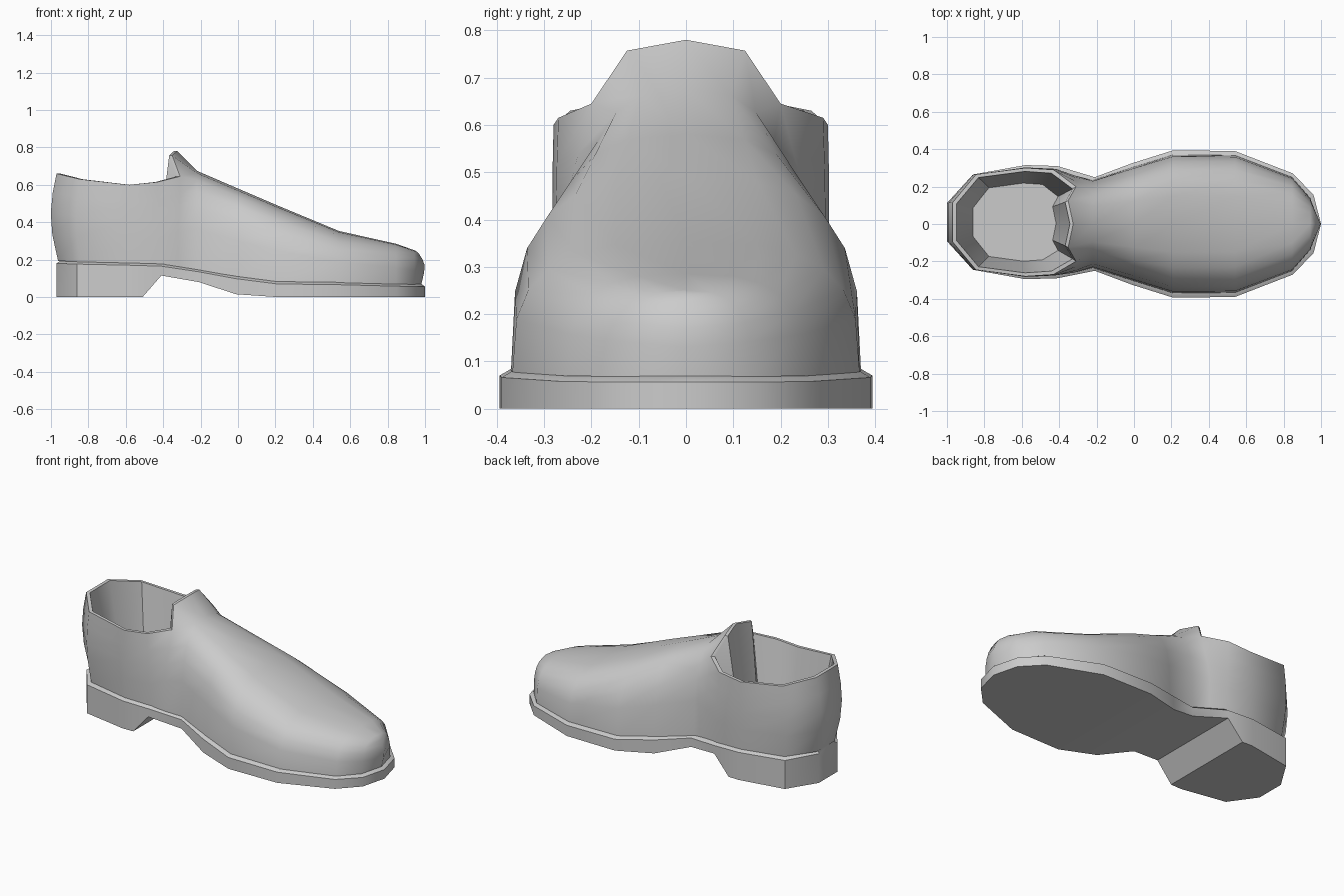
import bpy, bmesh, math

if "Cube" in bpy.data.objects:
    bpy.data.objects.remove(bpy.data.objects["Cube"])

GREY = (0.6, 0.6, 0.6, 1.0)
mat = bpy.data.materials.new("plain grey")
mat.use_nodes = True
mat.diffuse_color = GREY
mat.node_tree.nodes["Principled BSDF"].inputs["Base Color"].default_value = GREY


def make(name, verts, faces, fix_normals=True, angle=42):
    mesh = bpy.data.meshes.new(name)
    mesh.from_pydata(verts, [], faces)
    bm = bmesh.new()
    bm.from_mesh(mesh)
    bmesh.ops.remove_doubles(bm, verts=bm.verts, dist=0.0005)
    if fix_normals:
        bmesh.ops.recalc_face_normals(bm, faces=bm.faces)
    bm.to_mesh(mesh)
    bm.free()
    obj = bpy.data.objects.new(name, mesh)
    bpy.context.collection.objects.link(obj)
    mesh.materials.append(mat)
    bpy.ops.object.select_all(action='DESELECT')
    obj.select_set(True)
    bpy.context.view_layer.objects.active = obj
    bpy.ops.object.shade_smooth_by_angle(angle=math.radians(angle))
    return obj


# Sole with heel: x, half width, top edge, underside
SOLE = [(-.97, .09, .18, 0), (-.86, .255, .176, 0), (-.58, .305, .17, 0),
        (-.51, .303, .168, 0), (-.41, .30, .165, .115), (-.21, .25, .135, .08),
        (-.01, .325, .098, .015), (.21, .394, .07, 0), (.54, .39, .066, 0),
        (.85, .27, .058, 0), (.96, .155, .056, 0), (1, 0, .056, 0)]
verts, faces = [], []
for x, w, top, low in SOLE:
    shift = .01 if -.9 < x < -.3 else 0
    half = [(x * .982, max(w - .022, 0), top + .013), (x, w, top), (x, w, low)]
    verts += [(a, b + shift, c) for a, b, c in half]
    verts += [(a, shift - b, c) for a, b, c in reversed(half)]
for i in range(len(SOLE) - 1):
    for k in range(6):
        n = (k + 1) % 6
        faces.append((i * 6 + k, i * 6 + n, i * 6 + 6 + n, i * 6 + 6 + k))
faces.append(tuple(range(6)))
make("sole", verts, faces)

# Upper: columns of points climbing from the welt, rear ones end at the collar
REAR = [((-.962, .085, .193), (-.97, .105, .66)),
        ((-.845, .235, .188), (-.845, .255, .63)),
        ((-.58, .285, .182), (-.58, .29, .60)),
        ((-.41, .28, .177), (-.43, .28, .615))]
FRONT = [(-.22, .235, .147, .675), (0, .305, .108, .58), (.21, .37, .082, .49),
         (.54, .367, .077, .353), (.845, .25, .069, .285), (.943, .138, .068, .25)]
SHIFT = .01
columns = []
for low, high in REAR:
    column = []
    for t in (0, .3, .55, .78, 1):
        x, y, z = (a + (b - a) * t for a, b in zip(low, high))
        bulge = math.sin(math.pi * t)
        x -= bulge * (.035 if x < -.9 else .02 if x < -.7 else 0)
        column.append((x, y + bulge * .005, z))
    columns.append(column)
# throat column rises into the tongue
columns.append([(-.32, .26, .163), (-.32, .26, .35), (-.315, .25, .45), (-.31, .228, .54),
                (-.31, .2, .645), (-.352, .125, .757), (-.325, 0, .78)])
for x, w, low, top in FRONT:
    arch = []
    for k in range(7):
        a = math.pi / 2 * k / 6
        arch.append((x, w * abs(math.cos(a)) ** .667,
                     low + (top - low) * math.sin(a) ** .667))
    columns.append(arch)
# toe column on the centre line
columns.append([(.98, 0, .068), (.995, 0, .13), (.998, 0, .17), (.987, 0, .2),
                (.97, 0, .228), (.958, 0, .241), (.945, 0, .25)])

verts, faces, ids = [], [], {}
for side in (1, -1):
    for i, column in enumerate(columns):
        off = SHIFT if i < len(REAR) else 0
        for k, (x, y, z) in enumerate(column):
            ids[side, i, k] = len(verts)
            verts.append((x, y * side + off, z))
    for i in range(len(columns) - 1):
        for k in range(min(len(columns[i]), len(columns[i + 1])) - 1):
            quad = [ids[side, i, k], ids[side, i + 1, k],
                    ids[side, i + 1, k + 1], ids[side, i, k + 1]]
            faces.append(quad if side < 0 else quad[::-1])
for k in range(4):
    faces.append((ids[1, 0, k], ids[-1, 0, k], ids[-1, 0, k + 1], ids[1, 0, k + 1]))
make("upper", verts, faces)

# Lining: collar rim, inner wall and insole, counter-clockwise from above
right = [(c[-1][0], SHIFT - c[-1][1], c[-1][2]) for c in columns[:len(REAR)]]
right += [(x, -y, z) for x, y, z in columns[len(REAR)][4:6]]
left = [columns[len(REAR)][k] for k in (6, 5, 4)]
left += [(c[-1][0], SHIFT + c[-1][1], c[-1][2]) for c in reversed(columns[:len(REAR)])]
collar = right + left
CX, CY = -.62, SHIFT


def scaled(ring, sx, sy, floor=None):
    return [(CX + (x - CX) * sx, CY + (y - CY) * sy, z if floor is None else floor)
            for x, y, z in ring]


rings = [collar, scaled(collar, .94, .935), scaled(collar, .69, .72, .21)]
n = len(collar)
verts = [p for ring in rings for p in ring]
faces = [(r * n + i, r * n + (i + 1) % n, r * n + n + (i + 1) % n, r * n + n + i)
         for r in range(2) for i in range(n)]
faces.append(tuple(range(2 * n, 3 * n)))
make("lining", verts, faces, fix_normals=False)
